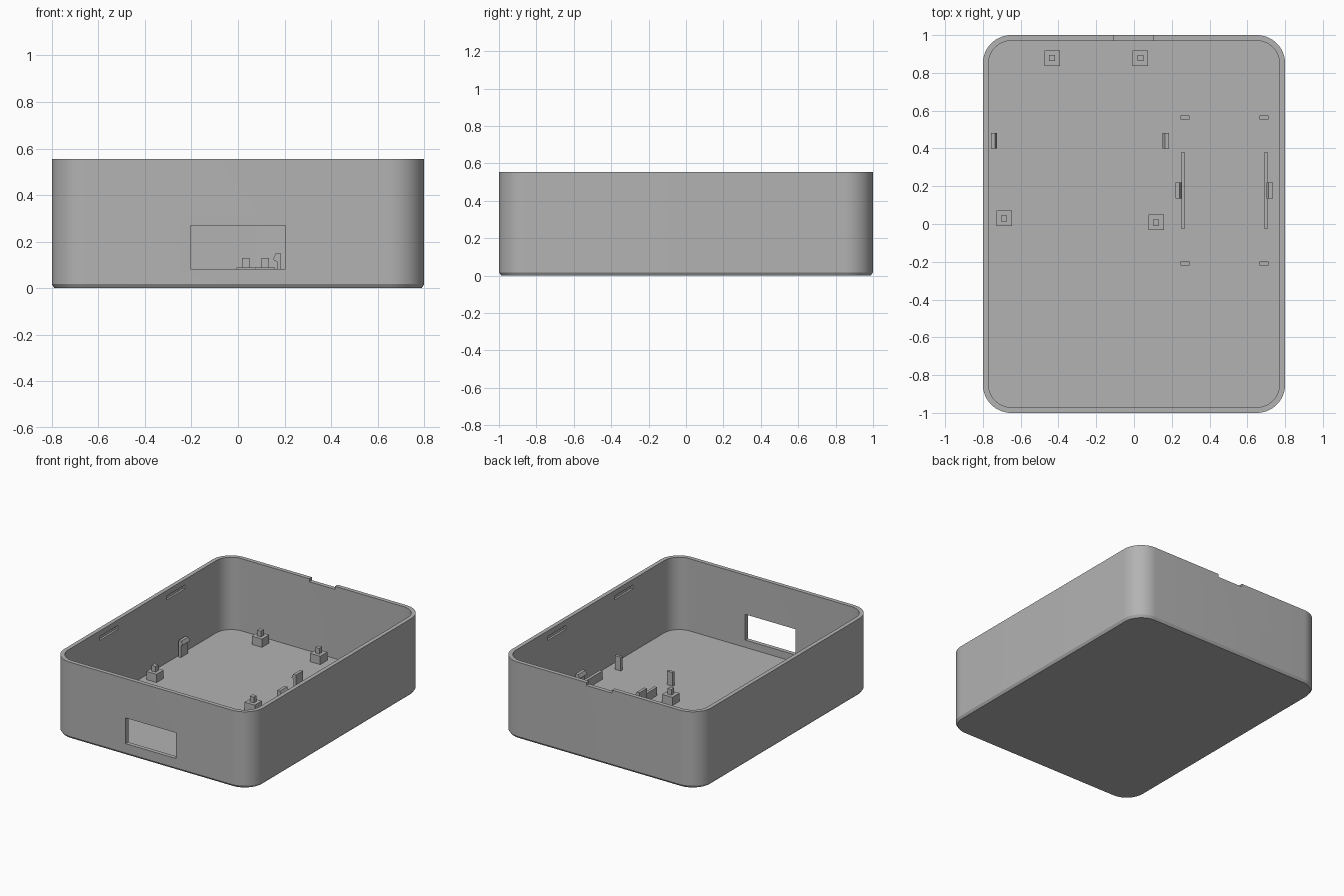
import bpy, bmesh, math
from mathutils import Vector

if "Cube" in bpy.data.objects:
    bpy.data.objects.remove(bpy.data.objects["Cube"])

FLOOR, TOP, WALL, RADIUS = 0.03, 0.555, 0.03, 0.15
SINK = 0.01  # how far parts are set into the floor

grey = bpy.data.materials.new("plain grey plastic")
grey.use_nodes = True
COLOUR = (0.45, 0.45, 0.45, 1)
grey.diffuse_color = COLOUR
grey.node_tree.nodes["Principled BSDF"].inputs["Base Color"].default_value = COLOUR


def finish(name, bm):
    bmesh.ops.recalc_face_normals(bm, faces=bm.faces)
    mesh = bpy.data.meshes.new(name)
    bm.to_mesh(mesh)
    bm.free()
    mesh.materials.append(grey)
    obj = bpy.data.objects.new(name, mesh)
    bpy.context.collection.objects.link(obj)
    return obj


def add_box(bm, x, y, z):
    """Add a block given its (low, high) range on each axis."""
    verts = bmesh.ops.create_cube(bm, size=1)["verts"]
    for v in verts:
        v.co = Vector([lo + (hi - lo) * (c + 0.5) for c, (lo, hi) in zip(v.co, (x, y, z))])


def box(name, x, y, z):
    bm = bmesh.new()
    add_box(bm, x, y, z)
    return finish(name, bm)


def ring(bm, inset, z, steps=14):
    """Rounded rectangle loop, offset inward from the outer wall."""
    r = RADIUS - inset
    verts = []
    for i, (sx, sy) in enumerate([(1, 1), (-1, 1), (-1, -1), (1, -1)]):
        for k in range(steps + 1):
            a = math.pi / 2 * (i + k / steps)
            verts.append(bm.verts.new((sx * (0.8 - RADIUS) + r * math.cos(a),
                                       sy * (1 - RADIUS) + r * math.sin(a), z)))
    return verts


# Case shell: chamfered base, outer wall, rim, inner wall and floor
bm = bmesh.new()
rings = [ring(bm, inset, z) for inset, z in
         [(0.012, 0), (0, 0.018), (0, TOP), (WALL, TOP), (WALL, FLOOR)]]
for a, b in zip(rings, rings[1:]):
    for i in range(len(a)):
        j = (i + 1) % len(a)
        bm.faces.new((a[i], a[j], b[j], b[i]))
bm.faces.new(rings[0])
bm.faces.new(rings[-1])
case = finish("case_shell", bm)

# Openings: front window, rear rim notch, lid slots in the side walls
bm = bmesh.new()
add_box(bm, (-0.203, 0.203), (-1.1, -0.9), (0.083, 0.27))
add_box(bm, (-0.105, 0.1), (0.9, 1.1), (TOP - 0.022, TOP + 0.1))
for x in (-0.77, 0.77):
    for y in (-0.385, 0.385):
        add_box(bm, (x - 0.015, x + 0.015), (y - 0.107, y + 0.107), (0.486, 0.515))
cutter = finish("opening_cutter", bm)
cutter.hide_render = True
mod = case.modifiers.new("openings", 'BOOLEAN')
mod.operation = 'DIFFERENCE'
mod.solver = 'EXACT'
mod.object = cutter
bpy.context.view_layer.objects.active = case
case.select_set(True)
bpy.ops.object.modifier_apply(modifier=mod.name)
bpy.data.objects.remove(cutter)
bpy.ops.object.shade_smooth_by_angle(angle=math.radians(30))

# Main board standoffs: square base with a locating pin
for i, (x, y) in enumerate([(-0.434, 0.878), (0.034, 0.878), (-0.688, 0.03), (0.117, 0.008)]):
    for part, h, top in (("base", 0.041, 0.09), ("pin", 0.016, 0.131)):
        box(f"standoff_{part}_{i + 1}", (x - h, x + h), (y - h, y + h), (FLOOR - SINK, top))


def clip(name, x, y0, y1, side):
    """Snap clip with its back at x and its nose pointing along side."""
    profile = [(0, FLOOR - SINK), (0, 0.15), (0.022, 0.15), (0.033, 0.128),
               (0.033, 0.122), (0.018, 0.114), (0.018, FLOOR - SINK)]
    bm = bmesh.new()
    face = bm.faces.new([bm.verts.new((x + side * px, y0, z)) for px, z in profile])
    grown = bmesh.ops.extrude_face_region(bm, geom=[face])["geom"]
    bmesh.ops.translate(bm, vec=(0, y1 - y0, 0),
                        verts=[g for g in grown if isinstance(g, bmesh.types.BMVert)])
    finish(name, bm)


# Snap clips for both boards
clip("main_clip_right", -0.758, 0.40, 0.483, 1)
clip("main_clip_left", 0.185, 0.40, 0.483, -1)
clip("small_clip_right", 0.22, 0.135, 0.22, 1)
clip("small_clip_left", 0.735, 0.135, 0.22, -1)

# Small board rails and end stops
for side, rail, stop in (("right", 0.249, 0.246), ("left", 0.688, 0.664)):
    box(f"rail_{side}", (rail, rail + 0.022), (-0.024, 0.378), (FLOOR - SINK, 0.09))
    for end, y in (("rear", 0.553), ("front", -0.22)):
        box(f"stop_{end}_{side}", (stop, stop + 0.048), (y, y + 0.021), (FLOOR - SINK, 0.13))
